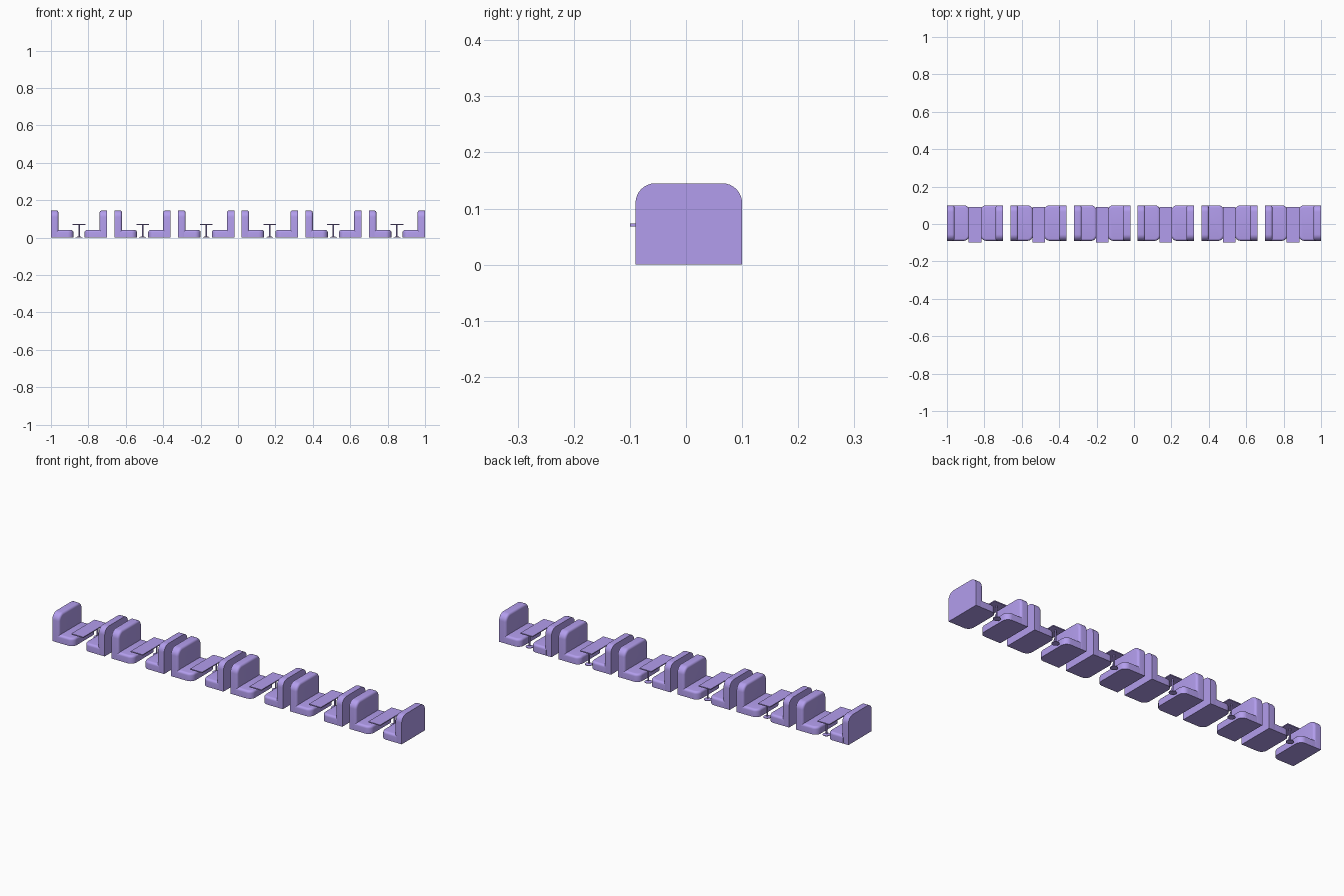
import bpy, bmesh, math
from mathutils import Vector

if "Cube" in bpy.data.objects:
    bpy.data.objects.remove(bpy.data.objects["Cube"])

mat = bpy.data.materials.new("lavender")
mat.diffuse_color = (0.45, 0.34, 0.85, 1)
mat.use_nodes = True
mat.node_tree.nodes["Principled BSDF"].inputs["Base Color"].default_value = mat.diffuse_color


def finish(bm, name):
    bmesh.ops.recalc_face_normals(bm, faces=bm.faces[:])
    me = bpy.data.meshes.new(name)
    bm.to_mesh(me)
    bm.free()
    me.materials.append(mat)
    ob = bpy.data.objects.new(name, me)
    bpy.context.collection.objects.link(ob)
    bpy.ops.object.select_all(action='DESELECT')
    ob.select_set(True)
    bpy.context.view_layer.objects.active = ob
    bpy.ops.object.shade_smooth_by_angle(angle=math.radians(35))


def outline(w, b, t, r, inset, n=8):
    """Rectangle with its two far corners rounded."""
    pts = [(-w + inset, b), (w - inset, b)]
    for side, start in ((1, 0), (-1, 90)):
        for k in range(n + 1):
            a = math.radians(start + 90 * k / n)
            pts.append((side * (w - r) + (r - inset) * math.cos(a),
                        t - r + (r - inset) * math.sin(a)))
    return pts


def padded_slab(name, w, b, t, r, depth, bevel, place, n=5):
    """Extruded outline whose far face has a soft rounded rim."""
    rings = [(0, 0)]
    for k in range(n + 1):
        a = math.pi / 2 * k / n
        rings.append((depth - bevel + bevel * math.sin(a), bevel * (1 - math.cos(a))))
    bm = bmesh.new()
    loops = [[bm.verts.new(place(u, v, d)) for u, v in outline(w, b, t, r, i)]
             for d, i in rings]
    for lo, hi in zip(loops, loops[1:]):
        for k in range(len(lo)):
            j = (k + 1) % len(lo)
            bm.faces.new((lo[k], lo[j], hi[j], hi[k]))
    bm.faces.new(loops[0])
    bm.faces.new(loops[-1])
    finish(bm, name)


def cylinder(bm, r, z0, z1, x, y, r2=None):
    res = bmesh.ops.create_cone(bm, cap_ends=True, segments=20, radius1=r,
                                radius2=r if r2 is None else r2, depth=z1 - z0)
    bmesh.ops.translate(bm, verts=res["verts"], vec=(x, y, (z0 + z1) / 2))


YC = 0.005  # bench centre in depth
for i in range(6):
    cx = -0.85 + 0.34 * i

    # pair of facing benches
    for s, side in ((-1, "left"), (1, "right")):
        edge = cx + s * 0.15
        padded_slab(f"{side}_backrest_{i}", 0.095, 0, 0.145, 0.035, 0.04, 0.012,
                    lambda u, v, d: Vector((edge - s * d, YC + u, v)))
        padded_slab(f"{side}_seat_{i}", 0.095, 0.03, 0.12, 0.03, 0.04, 0.012,
                    lambda u, v, d: Vector((edge - s * v, YC + u, d)))

    # table top
    bm = bmesh.new()
    bmesh.ops.create_cube(bm, size=1)
    bmesh.ops.scale(bm, vec=(0.068, 0.19, 0.005), verts=bm.verts[:])
    bmesh.ops.translate(bm, vec=(cx, -0.005, 0.0705), verts=bm.verts[:])
    finish(bm, f"table_top_{i}")

    # table pedestal: foot, post and top flange
    bm = bmesh.new()
    cylinder(bm, 0.018, 0, 0.003, cx, 0.065)
    cylinder(bm, 0.016, 0.003, 0.006, cx, 0.065, 0.005)
    cylinder(bm, 0.004, 0.004, 0.069, cx, 0.065)
    finish(bm, f"table_pedestal_{i}")
